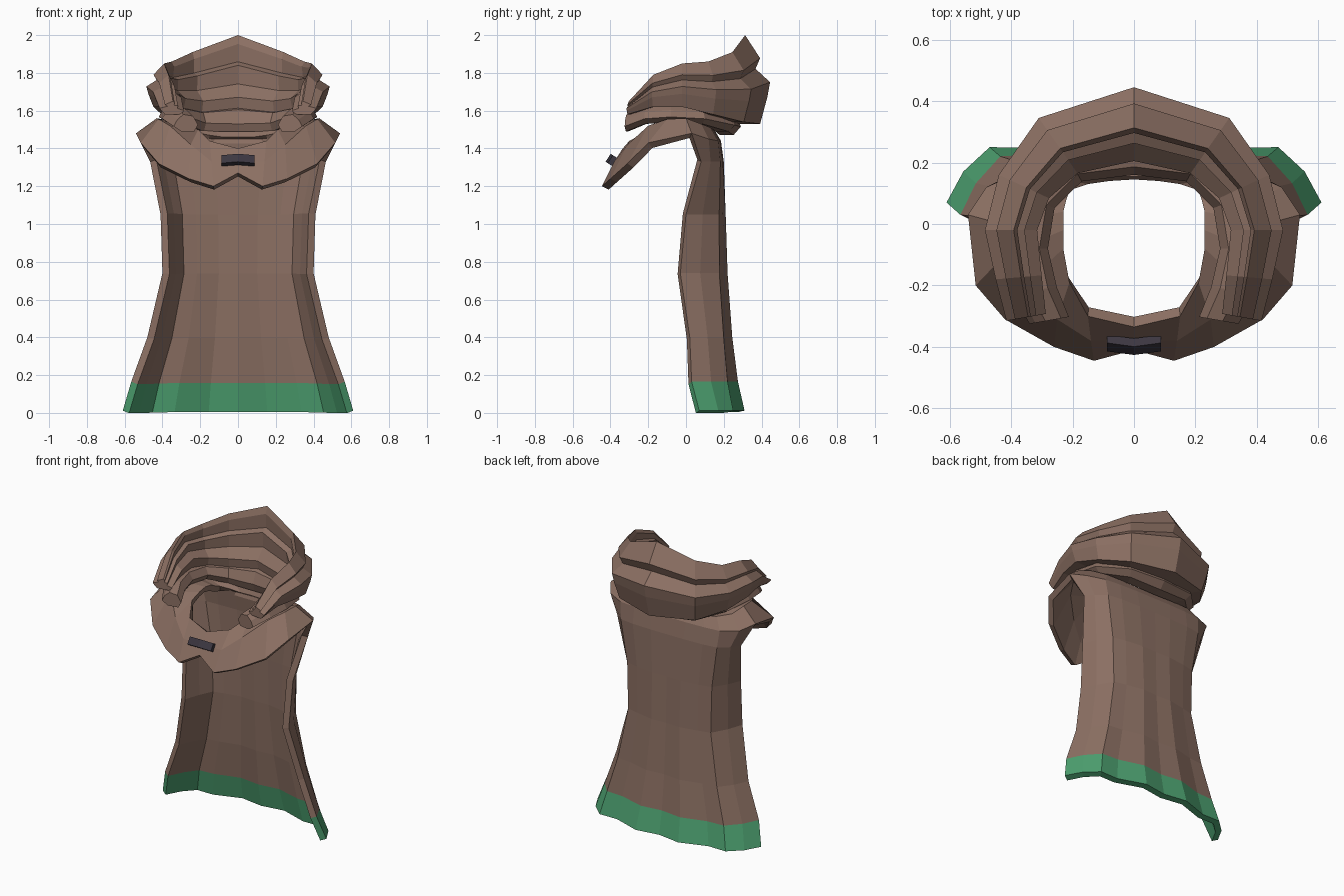
import bpy, bmesh, math

if "Cube" in bpy.data.objects:
    bpy.data.objects.remove(bpy.data.objects["Cube"])


def material(name, rgb):
    m = bpy.data.materials.new(name)
    m.diffuse_color = (*rgb, 1)
    m.use_nodes = True
    m.node_tree.nodes["Principled BSDF"].inputs["Base Color"].default_value = m.diffuse_color
    return m


brown = material("brown cloth", (0.262, 0.162, 0.125))
green = material("green hem", (0.075, 0.36, 0.165))
dark = material("dark metal", (0.045, 0.038, 0.052))


def add_object(name, bm, mats):
    me = bpy.data.meshes.new(name)
    bm.to_mesh(me)
    bm.free()
    for m in mats:
        me.materials.append(m)
    ob = bpy.data.objects.new(name, me)
    bpy.context.collection.objects.link(ob)
    return ob


# Cloak: shoulder mantle columns run from front centre round to back centre (neck, shoulder, edge)
mantle = [
    [(0, -.335, 1.40), (0, -.375, 1.335), (0, -.41, 1.27)],
    [(.15, -.30, 1.44), (.14, -.38, 1.33), (.13, -.445, 1.20)],
    [(.21, -.19, 1.50), (.25, -.31, 1.42), (.26, -.40, 1.24)],
    [(.23, -.08, 1.51), (.36, -.20, 1.52), (.42, -.31, 1.32)],
    [(.23, -.02, 1.52), (.42, -.10, 1.555), (.515, -.20, 1.43)],
    [(.23, .04, 1.51), (.43, .0, 1.56), (.54, .03, 1.48)],
    [(.22, .08, 1.49), (.40, .08, 1.53), (.48, .12, 1.45)],
    [(.21, .11, 1.48), (.32, .13, 1.51), (.37, .17, 1.44)],
    [(.15, .13, 1.47), (.23, .145, 1.50), (.26, .18, 1.44)],
    [(.08, .14, 1.46), (.12, .155, 1.49), (.13, .185, 1.44)],
    [(0, .145, 1.46), (0, .155, 1.49), (0, .185, 1.44)],
]
# Back panel rows: height, half width, y of side edge, y of back, depth of the waves
rows = [(1.33, .465, .08, .20, .0), (1.05, .41, .0, .21, .005), (.74, .40, -.03, .22, .01),
        (.40, .48, .02, .245, .02), (.165, .565, .03, .275, .03), (.012, .61, .07, .31, .04)]
# Across the panel: share of the width, share of the way from side edge to back, share of wave
across = [(1, 0, 0), (.91, .42, 0), (.77, .85, .6), (.56, .96, 1.3), (.26, 1, 0), (0, 1, .6)]
for z, w, y0, y1, wave in rows:
    for col, (fx, fy, fw) in zip(mantle[5:], across):
        col.append((w * fx, y0 + (y1 - y0) * fy - wave * fw, z))

bm = bmesh.new()
grid = [[bm.verts.new(p) for p in col] for col in mantle]
for a, b in zip(grid, grid[1:]):
    for r in range(min(len(a), len(b)) - 1):
        f = bm.faces.new((a[r], a[r + 1], b[r + 1], b[r]))
        f.material_index = int(f.calc_center_median().z < .165)
cloak = add_object("cloak", bm, [brown, green])
mir = cloak.modifiers.new("mirror", 'MIRROR')
mir.use_clip = True
sol = cloak.modifiers.new("thickness", 'SOLIDIFY')
sol.thickness = .04
sol.offset = -1


# Hood folds: a profile swept round the neck, open at the front
def fold(name, stations, profile):
    """station: outer x, y, inward direction in degrees, depth, low z, high z"""
    half = []
    for x, y, ang, depth, lo, hi in stations:
        dx, dy = math.cos(math.radians(ang)), math.sin(math.radians(ang))
        half.append([(x + dx * d * depth, y + dy * d * depth, lo + (hi - lo) * h)
                     for d, h in profile])
    full = half[:0:-1] + [[(-x, y, z) for x, y, z in ring] for ring in half]
    bm = bmesh.new()
    rings = [[bm.verts.new(p) for p in ring] for ring in full]
    n = len(profile)
    for a, b in zip(rings, rings[1:]):
        for i in range(n):
            bm.faces.new((a[i], a[(i + 1) % n], b[(i + 1) % n], b[i]))
    bm.faces.new(rings[0])
    bm.faces.new(rings[-1])
    bmesh.ops.recalc_face_normals(bm, faces=bm.faces)
    return add_object(name, bm, [brown])


fold("hood", [
    (0, .445, -90, .24, 1.53, 2.0),
    (.31, .345, -125, .22, 1.54, 1.91),
    (.44, .16, -155, .18, 1.58, 1.86),
    (.485, -.02, 180, .17, 1.62, 1.85),
    (.45, -.18, 175, .15, 1.62, 1.79),
    (.415, -.315, 170, .13, 1.58, 1.65),
], [(.22, 0), (.06, .30), (0, .47), (.32, .62), (.22, .74), (.55, 1), (.62, .90),
    (.60, .70), (.76, .66), (.74, .45), (1, .30), (.9, 0)])

fold("hood_lower_roll", [
    (0, .29, -90, .13, 1.47, 1.62),
    (.24, .26, -120, .14, 1.49, 1.60),
    (.39, .10, -160, .14, 1.53, 1.62),
    (.42, -.08, 180, .14, 1.54, 1.63),
    (.40, -.22, 175, .15, 1.53, 1.62),
    (.34, -.325, 170, .13, 1.49, 1.58),
], [(.3, 0), (0, .3), (.15, .7), (.4, 1), (.8, .9), (1, .4), (.85, 0)])

# Clasp: a slightly bent plate tilted on the front of the mantle
bm = bmesh.new()
outline = [(-.088, 0), (0, -.014), (.088, 0), (.088, .03), (0, .018), (-.088, .03)]
base = bm.faces.new([bm.verts.new((x, y - .015, -.025)) for x, y in outline])
top = bmesh.ops.extrude_face_region(bm, geom=[base])["geom"]
bmesh.ops.translate(bm, vec=(0, 0, .05), verts=[v for v in top if isinstance(v, bmesh.types.BMVert)])
bmesh.ops.recalc_face_normals(bm, faces=bm.faces)
clasp = add_object("clasp", bm, [dark])
clasp.location = (0, -.388, 1.335)
clasp.rotation_euler = (math.radians(-33), 0, 0)
